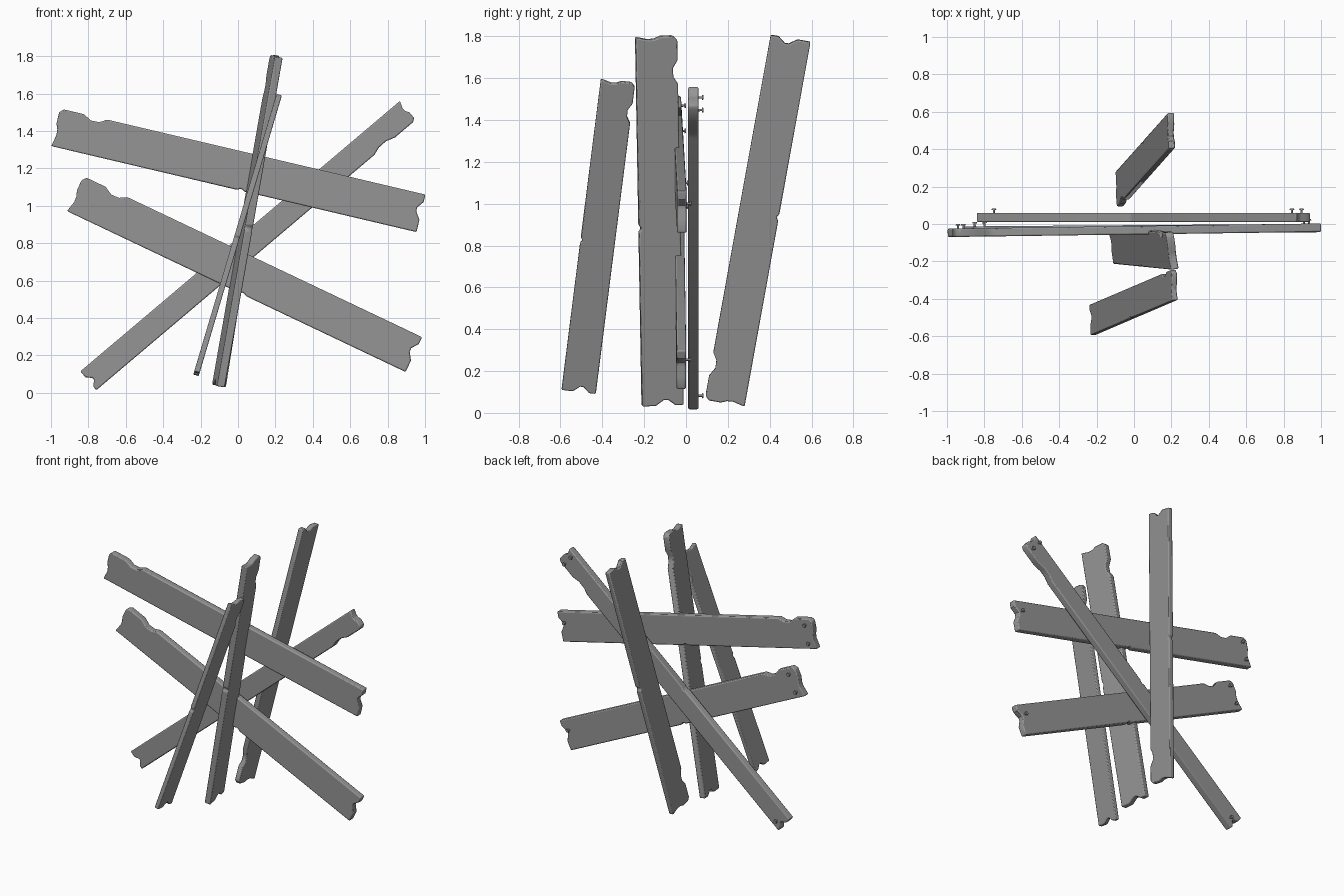
import bpy, bmesh, math
from mathutils import Vector, Matrix

cube = bpy.data.objects.get("Cube")
if cube:
    bpy.data.objects.remove(cube, do_unlink=True)

grey = bpy.data.materials.new("weathered grey")
grey.use_nodes = True
grey.diffuse_color = (0.3, 0.3, 0.3, 1)
grey.node_tree.nodes["Principled BSDF"].inputs["Base Color"].default_value = grey.diffuse_color


def smooth(ob, angle):
    bpy.ops.object.select_all(action='DESELECT')
    ob.select_set(True)
    bpy.context.view_layer.objects.active = ob
    bpy.ops.object.shade_smooth_by_angle(angle=math.radians(angle))


def add_object(name, bm, matrix):
    bmesh.ops.recalc_face_normals(bm, faces=bm.faces)
    mesh = bpy.data.meshes.new(name)
    bm.to_mesh(mesh)
    bm.free()
    mesh.materials.append(grey)
    ob = bpy.data.objects.new(name, mesh)
    ob.matrix_world = matrix
    bpy.context.collection.objects.link(ob)
    return ob


def outline(length, width):
    """Broken plank: chipped ends, a bite in one long edge, a nick in the other."""
    a, b = length / 2, width / 2
    chips = [(-a, -b), (-a + .014, -.4 * b), (-a + .012, -.1 * b), (-a, .2 * b),
             (-a, .8 * b), (-a + .02, b),
             (-.87 * a, b), (-.825 * a, .76 * b), (-.78 * a, .78 * b), (-.74 * a, b),
             (a, b), (a, .6 * b), (a - .027, .25 * b), (a - .027, .05 * b),
             (a, -.35 * b), (a, -b),
             (.055 * a, -b), (.045 * a, -.91 * b), (.03 * a, -.91 * b), (.02 * a, -b)]
    return [Vector((u, v, 0)) for u, v in chips]


def plank(name, start, end, across, width, thick, nails=False):
    """Runs from the bitten end to the other; 'across' points to the bitten edge."""
    start, end = Vector(start), Vector(end)
    u = (end - start).normalized()
    v = Vector(across)
    v = (v - u * v.dot(u)).normalized()
    frame = Matrix((u, v, u.cross(v))).transposed().to_4x4()
    frame.translation = (start + end) / 2
    length = (end - start).length

    # board
    bm = bmesh.new()
    face = bm.faces.new([bm.verts.new(p - Vector((0, 0, thick / 2))) for p in outline(length, width)])
    top = bmesh.ops.extrude_face_region(bm, geom=[face])["geom"]
    bmesh.ops.translate(bm, vec=(0, 0, thick), verts=[e for e in top if isinstance(e, bmesh.types.BMVert)])
    board = add_object(name, bm, frame)
    bevel = board.modifiers.new("worn edges", 'BEVEL')
    bevel.width, bevel.segments = .008, 2
    bevel.angle_limit = math.radians(40)
    smooth(board, 35)

    # nails through the rear face
    if nails:
        bm = bmesh.new()
        for x, y in ((-length / 2 + .05, .3), (-length / 2 + .05, -.3), (length / 2 - .05, .15)):
            for radius, depth, z in ((.006, .03, .008), (.013, .008, .02)):
                place = Matrix.Translation((x, y * width, -thick / 2 - z))
                bmesh.ops.create_cone(bm, cap_ends=True, segments=10, radius1=radius * .8,
                                      radius2=radius, depth=depth, matrix=place)
        smooth(add_object(name + "_nails", bm, frame), 40)


# crossing boards
plank("upper_cross_plank", (-.975, -.047, 1.42), (.978, -.02, .96), (0, 0, 1), .206, .045, True)
plank("lower_cross_plank", (-.87, -.035, 1.065), (.94, -.022, .205), (0, 0, 1), .206, .045, True)
plank("diagonal_plank", (.908, .035, 1.51), (-.8, .035, .065), (1, 0, -1), .132, .05, True)
# leaning boards
plank("front_leaning_plank", (.218, -.325, 1.587), (-.222, -.513, .103), (0, 1, 0), .165, .03)
plank("middle_leaning_plank", (.205, -.143, 1.8), (-.105, -.112, .037), (-.15, 1, 0), .2, .042)
plank("rear_leaning_plank", (-.08, .185, .048), (.2, .5, 1.79), (0, -1, 0), .193, .035)
